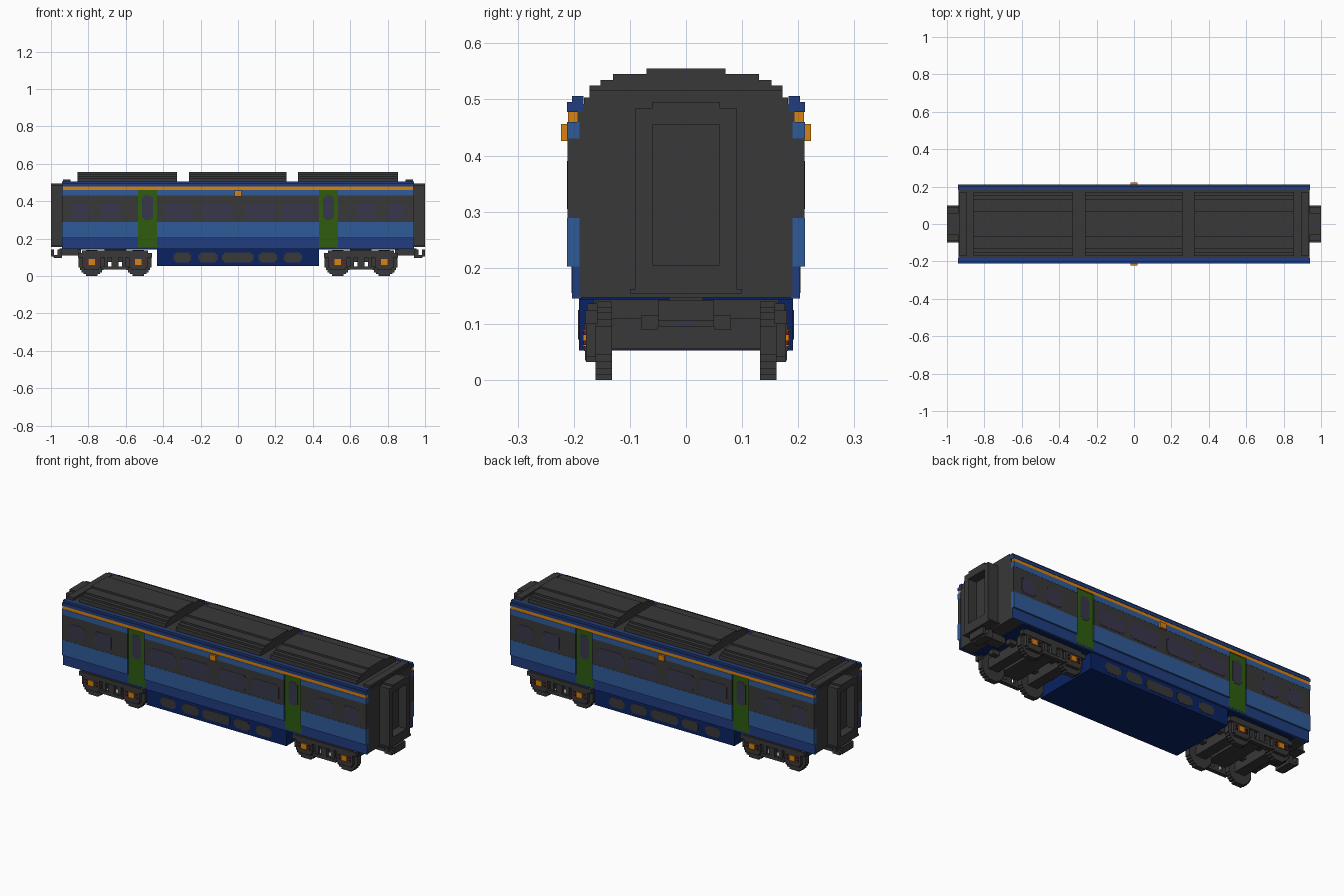
import bpy, bmesh
from mathutils import Matrix

if "Cube" in bpy.data.objects:
    bpy.data.objects.remove(bpy.data.objects["Cube"], do_unlink=True)


def material(name, rgb):
    lin = [(c / 255 / 12.92) if c < 11 else ((c / 255 + 0.055) / 1.055) ** 2.4 for c in rgb]
    m = bpy.data.materials.new(name)
    m.use_nodes = True
    m.diffuse_color = (*lin, 1)
    m.node_tree.nodes["Principled BSDF"].inputs["Base Color"].default_value = (*lin, 1)
    return m


GREY = material("charcoal grey", (56, 56, 56))
LIGHT = material("light blue", (47, 91, 152))
DARK = material("dark blue", (33, 61, 128))
NAVY = material("navy", (9, 34, 98))
GREEN = material("door green", (46, 92, 16))
ORANGE = material("orange", (218, 130, 15))
GLASS = material("window purple", (57, 55, 76))
RED = material("dark red", (115, 20, 42))


def part(name, mat, boxes, mirror=""):
    """Join boxes (x0, x1, y0, y1, z0, z1), repeated across the mirror axes."""
    bm = bmesh.new()
    for sx in ((1, -1) if "x" in mirror else (1,)):
        for sy in ((1, -1) if "y" in mirror else (1,)):
            for x0, x1, y0, y1, z0, z1 in boxes:
                centre = (sx * (x0 + x1) / 2, sy * (y0 + y1) / 2, (z0 + z1) / 2)
                bmesh.ops.create_cube(bm, size=1, matrix=Matrix.Translation(centre)
                                      @ Matrix.Diagonal((x1 - x0, y1 - y0, z1 - z0, 1)))
    me = bpy.data.meshes.new(name)
    bm.to_mesh(me)
    bm.free()
    me.materials.append(mat)
    ob = bpy.data.objects.new(name, me)
    bpy.context.collection.objects.link(ob)
    return ob


def notched(x0, x1, y0, y1, z0, z1, s=0.01):
    """A panel with stepped corners, as three stacked boxes."""
    return [(x0 + s, x1 - s, y0, y1, z0, z0 + s),
            (x0, x1, y0, y1, z0 + s, z1 - s),
            (x0 + s, x1 - s, y0, y1, z1 - s, z1)]


# Body core and roof
part("body_core", GREY, [(-0.938, 0.938, -0.193, 0.193, 0.147, 0.492)])
part("roof_deck", GREY, [(-0.937, 0.937, -0.182, 0.182, 0.492, 0.503)])
part("roof_end_rib", GREY, [(0.895, 0.935, -0.172, 0.172, 0.503, 0.517)], "x")
steps = [(0.172, 0.503, 0.525), (0.152, 0.525, 0.535), (0.13, 0.535, 0.545), (0.07, 0.545, 0.555)]
for i, (a, b) in enumerate([(-0.858, -0.327), (-0.263, 0.26), (0.322, 0.855)]):
    part(f"roof_unit_{i + 1}", GREY, [(a, b, -w, w, z0, z1) for w, z0, z1 in steps])

# Side panels, split around the door openings
D0, D1 = 0.432, 0.535
segments = [(-D0, D0), (D1, 0.94), (-0.94, -D1)]


def side_band(name, mat, y1, z0, z1):
    part(name, mat, [(a, b, 0.19, y1, z0, z1) for a, b in segments], "y")


side_band("side_skirt", DARK, 0.203, 0.155, 0.202)
part("side_sill", DARK, [(-0.94, 0.94, 0.19, 0.203, 0.145, 0.155)], "y")
side_band("lower_panel", LIGHT, 0.212, 0.202, 0.289)
side_band("window_band", GREY, 0.211, 0.289, 0.43)
side_band("upper_panel", LIGHT, 0.212, 0.43, 0.46)
part("orange_stripe", ORANGE, [(-0.937, 0.937, 0.19, 0.210, 0.46, 0.478)], "y")
part("cornice", DARK, [(-0.94, 0.94, 0.183, 0.212, 0.478, 0.495),
                       (-0.94, 0.94, 0.183, 0.203, 0.495, 0.506)], "y")

# Windows
panes = [(0.03, 0.2), (0.235, 0.4), (0.635, 0.735), (0.8, 0.89)]
part("side_windows", GLASS,
     [b for x0, x1 in panes for b in notched(x0, x1, 0.208, 0.2125, 0.305, 0.39)], "xy")

# Doors
part("doors", GREEN, [(D0, D1, 0.19, 0.204, 0.155, 0.46)], "xy")
part("door_windows", GLASS, notched(0.455, 0.512, 0.2, 0.2055, 0.3, 0.43), "xy")

# Side marker lamps
part("marker_lamp", ORANGE, [(-0.02, 0.018, 0.205, 0.223, 0.426, 0.456)], "y")

# End gangways as open frames
part("gangway", GREY, [(0.935, 1.0, 0.06, 0.09, 0.162, 0.485),
                       (0.935, 1.0, -0.09, -0.06, 0.162, 0.485),
                       (0.935, 1.0, -0.06, 0.06, 0.162, 0.205),
                       (0.935, 1.0, -0.06, 0.06, 0.455, 0.495),
                       (0.935, 0.95, -0.06, 0.06, 0.205, 0.455),
                       (0.935, 1.0, -0.1, 0.1, 0.154, 0.162)], "x")

# Couplers
part("coupler", GREY, [(0.84, 0.955, -0.03, 0.03, 0.11, 0.147),
                       (0.94, 0.965, -0.05, 0.05, 0.095, 0.142),
                       (0.965, 0.985, -0.05, 0.05, 0.095, 0.112),
                       (0.985, 1.0, -0.05, 0.05, 0.105, 0.142)], "x")
part("coupler_pin", GLASS, [(0.965, 0.987, -0.02, 0.02, 0.098, 0.104)], "x")

# Equipment box under the floor
part("equipment_box", NAVY, [(-0.433, 0.433, -0.191, 0.191, 0.053, 0.146)])
vents = [(-0.345, -0.252), (-0.21, -0.11), (-0.085, 0.083), (0.11, 0.208), (0.245, 0.342)]
part("equipment_vents", GREY,
     [b for x0, x1 in vents for b in notched(x0, x1, 0.188, 0.1925, 0.072, 0.125)], "y")
part("underfloor", NAVY, [(0.433, 0.86, -0.188, 0.188, 0.143, 0.148)], "x")

# Bogies
AXLES = (0.533, 0.782)
disc = [(0.03, 0.07), (0.045, 0.06), (0.055, 0.05), (0.063, 0.038), (0.07, 0.025)]
part("wheels", GREY, [(x - w, x + w, 0.132, 0.161, 0.07 - h, 0.07 + h)
                      for x in AXLES for w, h in disc], "xy")
part("axles", GREY, [(x - 0.03, x + 0.03, -0.133, 0.133, 0.055, 0.11) for x in AXLES], "x")
part("bogie_bolster", GREY, [(0.6, 0.715, -0.165, 0.165, 0.075, 0.146),
                             (0.462, 0.853, 0.05, 0.08, 0.09, 0.115),
                             (0.462, 0.853, -0.08, -0.05, 0.09, 0.115)], "x")
part("bogie_frame", GREY, [(0.46, 0.855, 0.158, 0.18, 0.1, 0.124),
                           (0.48, 0.835, 0.158, 0.176, 0.124, 0.136),
                           (0.585, 0.73, 0.158, 0.18, 0.035, 0.052),
                           (0.64, 0.675, 0.158, 0.182, 0.052, 0.1),
                           (0.6, 0.62, 0.158, 0.176, 0.052, 0.1),
                           (0.695, 0.715, 0.158, 0.176, 0.052, 0.1)], "xy")
part("axle_box_mounts", GREY, [b for x in AXLES for b in
                               notched(x - 0.05, x + 0.05, 0.158, 0.178, 0.032, 0.11)], "xy")
part("axle_boxes", ORANGE, [(x - 0.018, x + 0.018, 0.17, 0.184, 0.06, 0.09) for x in AXLES], "xy")
part("axle_springs", RED, [(x + s * 0.032 - 0.006, x + s * 0.032 + 0.006, 0.17, 0.183, z, z + 0.008)
                           for x in AXLES for s in (-1, 1) for z in (0.062, 0.08)], "xy")
